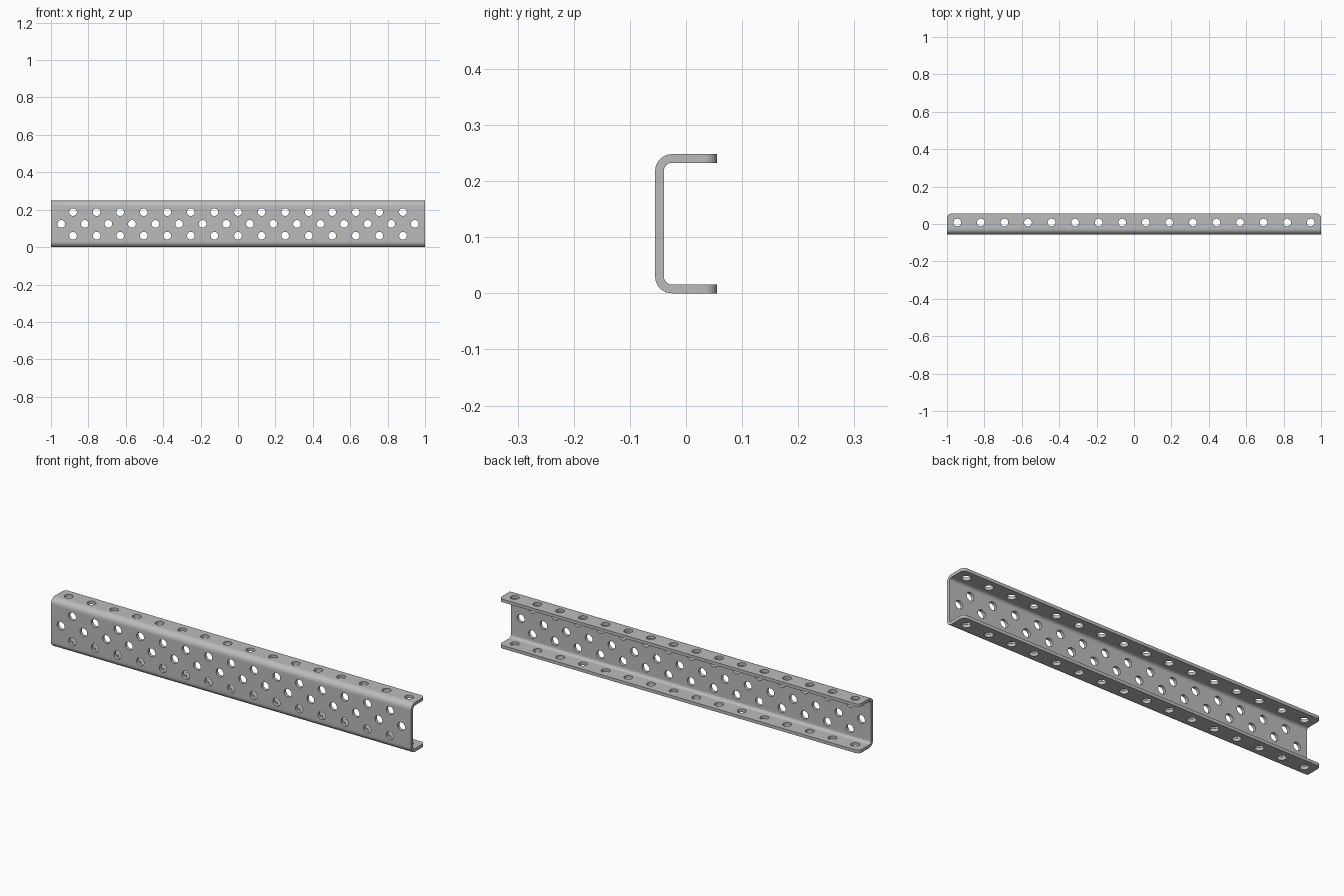
import bpy, bmesh, math
from mathutils import Matrix, Vector

cube = bpy.data.objects.get("Cube")
if cube:
    bpy.data.objects.remove(cube, do_unlink=True)

LENGTH, DEPTH, HEIGHT = 2.0, 0.11, 0.248
WALL, BEND, CORNER = 0.0155, 0.03, 0.021
HOLE, PITCH = 0.0205, 0.126
FRONT, BACK = -DEPTH / 2, DEPTH / 2

steel = bpy.data.materials.new("galvanised grey")
steel.use_nodes = True
grey = (0.5, 0.5, 0.5, 1)
steel.diffuse_color = grey
steel.node_tree.nodes["Principled BSDF"].inputs["Base Color"].default_value = grey


def make_object(name, bm):
    bmesh.ops.recalc_face_normals(bm, faces=bm.faces)
    mesh = bpy.data.meshes.new(name)
    bm.to_mesh(mesh)
    bm.free()
    mesh.materials.append(steel)
    obj = bpy.data.objects.new(name, mesh)
    bpy.context.collection.objects.link(obj)
    return obj


def bend(radius, start, end, steps=10):
    """Arc points (y, z) about the lower or upper bend centre."""
    cz = BEND if start >= 180 else HEIGHT - BEND
    angles = [math.radians(start + (end - start) * i / steps) for i in range(steps + 1)]
    return [(FRONT + BEND + radius * math.cos(a), cz + radius * math.sin(a)) for a in angles]


# Channel: C profile swept along x
inner = BEND - WALL
outside = [(BACK, HEIGHT)] + bend(BEND, 90, 180) + bend(BEND, 180.0, 270) + [(BACK, 0)]
inside = [(BACK, HEIGHT - WALL)] + bend(inner, 90, 180) + bend(inner, 180.0, 270) + [(BACK, WALL)]


def fix_upper(points):
    # the arc ending at 180 degrees belongs to the upper bend
    return points


profile = outside + inside[::-1]
bm = bmesh.new()
face = bm.faces.new([bm.verts.new((-LENGTH / 2, y, z)) for y, z in profile])
swept = bmesh.ops.extrude_face_region(bm, geom=[face])["geom"]
bmesh.ops.translate(bm, vec=(LENGTH, 0, 0),
                    verts=[g for g in swept if isinstance(g, bmesh.types.BMVert)])

# Rounded free corners of both flanges
corners = [e for e in bm.edges
           if all(v.co.y > BACK - 1e-4 for v in e.verts)
           and abs(e.verts[0].co.x - e.verts[1].co.x) < 1e-4
           and e.calc_length() < WALL * 1.5]
bmesh.ops.bevel(bm, geom=corners, offset=CORNER, segments=8, profile=0.5, affect="EDGES")
channel = make_object("perforated_channel", bm)

# Hole cutters: three staggered rows in the web, one through both flanges
bm = bmesh.new()


def hole_row(count, y, z, depth, turn):
    for i in range(count):
        x = (i - (count - 1) / 2) * PITCH
        bmesh.ops.create_cone(bm, cap_ends=True, segments=32, radius1=HOLE, radius2=HOLE, depth=depth,
                              matrix=Matrix.Translation((x, y, z)) @ turn)


through_web = Matrix.Rotation(math.pi / 2, 4, "X")
for count, z in ((15, 0.061), (16, HEIGHT / 2), (15, HEIGHT - 0.061)):
    hole_row(count, FRONT + WALL / 2, z, WALL * 2, through_web)
for z in (WALL / 2, HEIGHT - WALL / 2):
    hole_row(16, 0.008, z, WALL * 2, Matrix.Identity(4))
cutter = make_object("hole_cutter", bm)
cutter.hide_render = True

# Punch the holes and bake the result
punch = channel.modifiers.new("punch", "BOOLEAN")
punch.operation = "DIFFERENCE"
punch.solver = "EXACT"
punch.object = cutter
bpy.ops.object.select_all(action="DESELECT")
bpy.context.view_layer.objects.active = channel
channel.select_set(True)
bpy.ops.object.modifier_apply(modifier="punch")
bpy.data.objects.remove(cutter, do_unlink=True)
bpy.ops.object.shade_smooth_by_angle(angle=math.radians(30))
